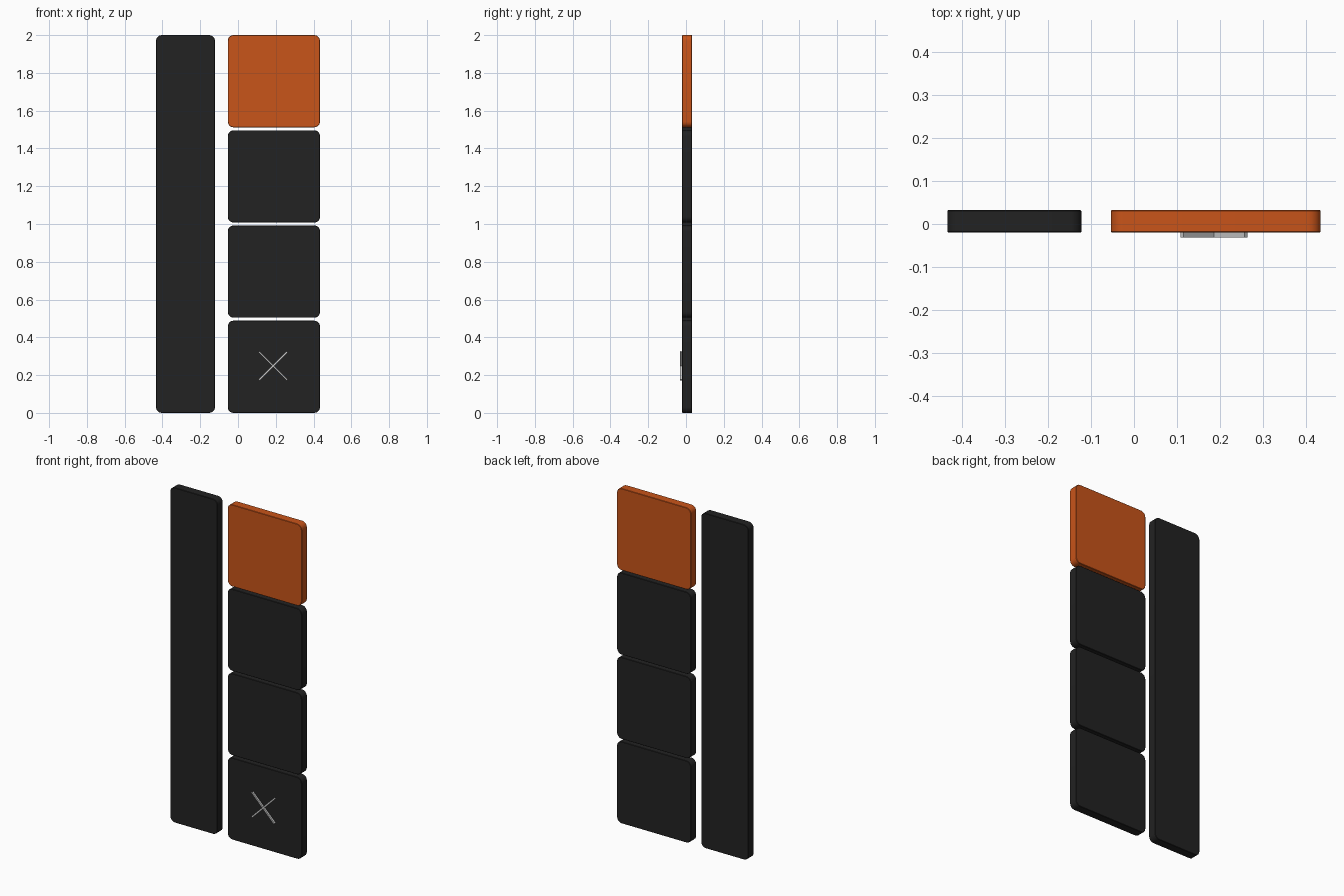
import bpy, bmesh, math
from mathutils import Matrix

if "Cube" in bpy.data.objects:
    bpy.data.objects.remove(bpy.data.objects["Cube"])

Y0, Y1 = -0.02, 0.032      # panel front and back
SIZE, GAP, RADIUS = 0.488, 0.016, 0.03


def material(name, rgb):
    m = bpy.data.materials.new(name)
    m.diffuse_color = (*rgb, 1)
    m.use_nodes = True
    m.node_tree.nodes["Principled BSDF"].inputs["Base Color"].default_value = m.diffuse_color
    return m


def add_object(name, bm, mat=None):
    bmesh.ops.recalc_face_normals(bm, faces=bm.faces)
    mesh = bpy.data.meshes.new(name)
    bm.to_mesh(mesh)
    bm.free()
    ob = bpy.data.objects.new(name, mesh)
    bpy.context.collection.objects.link(ob)
    if mat:
        mesh.materials.append(mat)
    bpy.context.view_layer.objects.active = ob
    ob.select_set(True)
    bpy.ops.object.shade_smooth_by_angle(angle=math.radians(35))
    ob.select_set(False)
    return ob


def panel(name, x0, x1, z0, z1, mat):
    """Rounded-rectangle slab lying in the XZ plane, with a fine edge bevel."""
    bm = bmesh.new()
    outline = []
    corners = ((x1, z1, -1, -1), (x0, z1, 1, -1), (x0, z0, 1, 1), (x1, z0, -1, 1))
    for i, (x, z, sx, sz) in enumerate(corners):
        for k in range(6):
            a = math.radians(90 * i + 18 * k)
            outline.append(bm.verts.new((x + RADIUS * (sx + math.cos(a)), Y0,
                                         z + RADIUS * (sz + math.sin(a)))))
    face = bm.faces.new(outline)
    ext = bmesh.ops.extrude_face_region(bm, geom=[face], use_keep_orig=True)
    verts = [g for g in ext["geom"] if isinstance(g, bmesh.types.BMVert)]
    bmesh.ops.translate(bm, verts=verts, vec=(0, Y1 - Y0, 0))
    bmesh.ops.recalc_face_normals(bm, faces=bm.faces)
    rims = [e for e in bm.edges if abs(e.verts[0].co.y - e.verts[1].co.y) < 1e-5]
    bmesh.ops.bevel(bm, geom=rims, offset=0.002, segments=1, affect='EDGES')
    return add_object(name, bm, mat)


black = material("black", (0.016, 0.016, 0.016))
orange = material("orange", (0.58, 0.089, 0.01))

# Tall side panel
panel("tall_panel", -0.434, -0.122, 0, 2, black)

# Column of four square tiles, orange on top
right = 0.434
for i in range(4):
    z = i * (SIZE + GAP)
    top = i == 3
    panel("orange_tile" if top else f"black_tile_{i + 1}",
          right - SIZE, right, z, z + SIZE, orange if top else black)

# Crossed bars on the bottom tile
for name, angle in (("cross_bar_a", 45), ("cross_bar_b", -45)):
    bm = bmesh.new()
    bmesh.ops.create_cube(bm, size=1, matrix=(
        Matrix.Translation((0.186, -0.023, 0.249))
        @ Matrix.Rotation(math.radians(angle), 4, 'Y')
        @ Matrix.Diagonal((0.21, 0.016, 0.009, 1))))
    add_object(name, bm)
